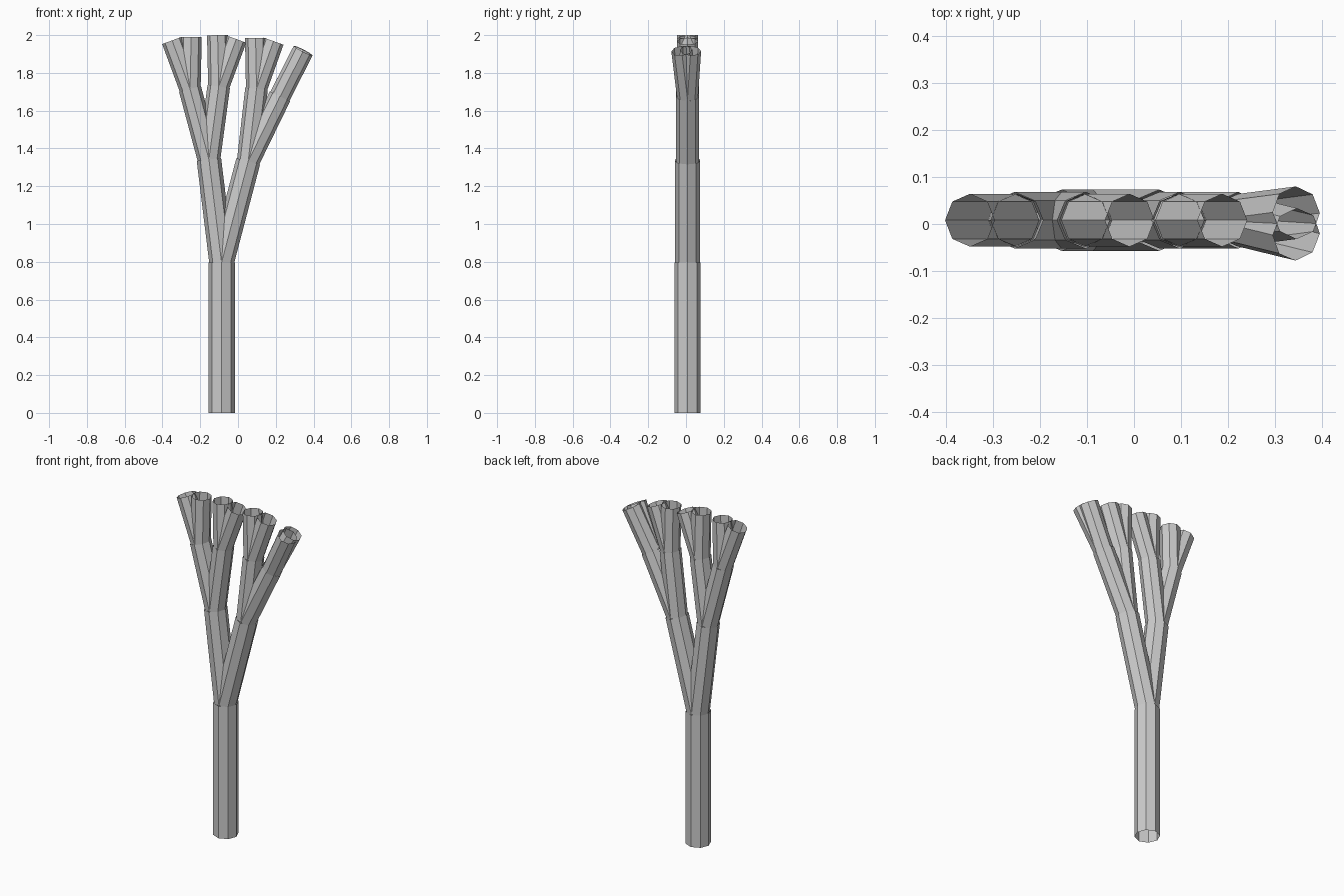
import bpy, bmesh, math
from mathutils import Vector

if "Cube" in bpy.data.objects:
    bpy.data.objects.remove(bpy.data.objects["Cube"])

Y0 = 0.008                              # depth of the main branching plane
RADII = [0.07, 0.065, 0.06, 0.056]      # tube radius per branching level
Z = Vector((0, 0, 1))


def tube(name, start, end, radius):
    """Open eight-sided tube from start to end."""
    a, b = Vector(start), Vector(end)
    rot = Z.rotation_difference(b - a)
    bm = bmesh.new()
    rings = []
    for p in (a, b):
        ring = []
        for i in range(8):
            t = i * math.pi / 4
            offset = Vector((radius * math.cos(t), radius * math.sin(t), 0))
            ring.append(bm.verts.new(p + rot @ offset))
        rings.append(ring)
    for i in range(8):
        j = (i + 1) % 8
        bm.faces.new((rings[0][i], rings[0][j], rings[1][j], rings[1][i]))
    mesh = bpy.data.meshes.new(name)
    bm.to_mesh(mesh)
    bm.free()
    bpy.context.collection.objects.link(bpy.data.objects.new(name, mesh))


def grow(name, start, node, level=0):
    """Build a branch, then its children from its end point."""
    end, children = node
    tube(name, start, end, RADII[level])
    for i, child in enumerate(children):
        grow(f"{name}_{i + 1}", end, child, level + 1)


def n(x, z, *children, y=Y0):
    return ((x, y, z), children)


# branching layout: end point of each branch with its children
left = n(-0.154, 1.342,
         n(-0.254, 1.715, n(-0.349, 1.972), n(-0.248, 1.99)),
         n(-0.102, 1.728, n(-0.108, 2.0), n(-0.009, 1.979)))
right = n(0.054, 1.332,
          n(0.098, 1.716, n(0.093, 1.985), n(0.188, 1.968)),
          n(0.222, 1.676, n(0.345, 1.918, y=0.024), n(0.345, 1.918, y=-0.022)))
grow("trunk", (-0.087, Y0, 0), n(-0.087, 0.795, left, right))
